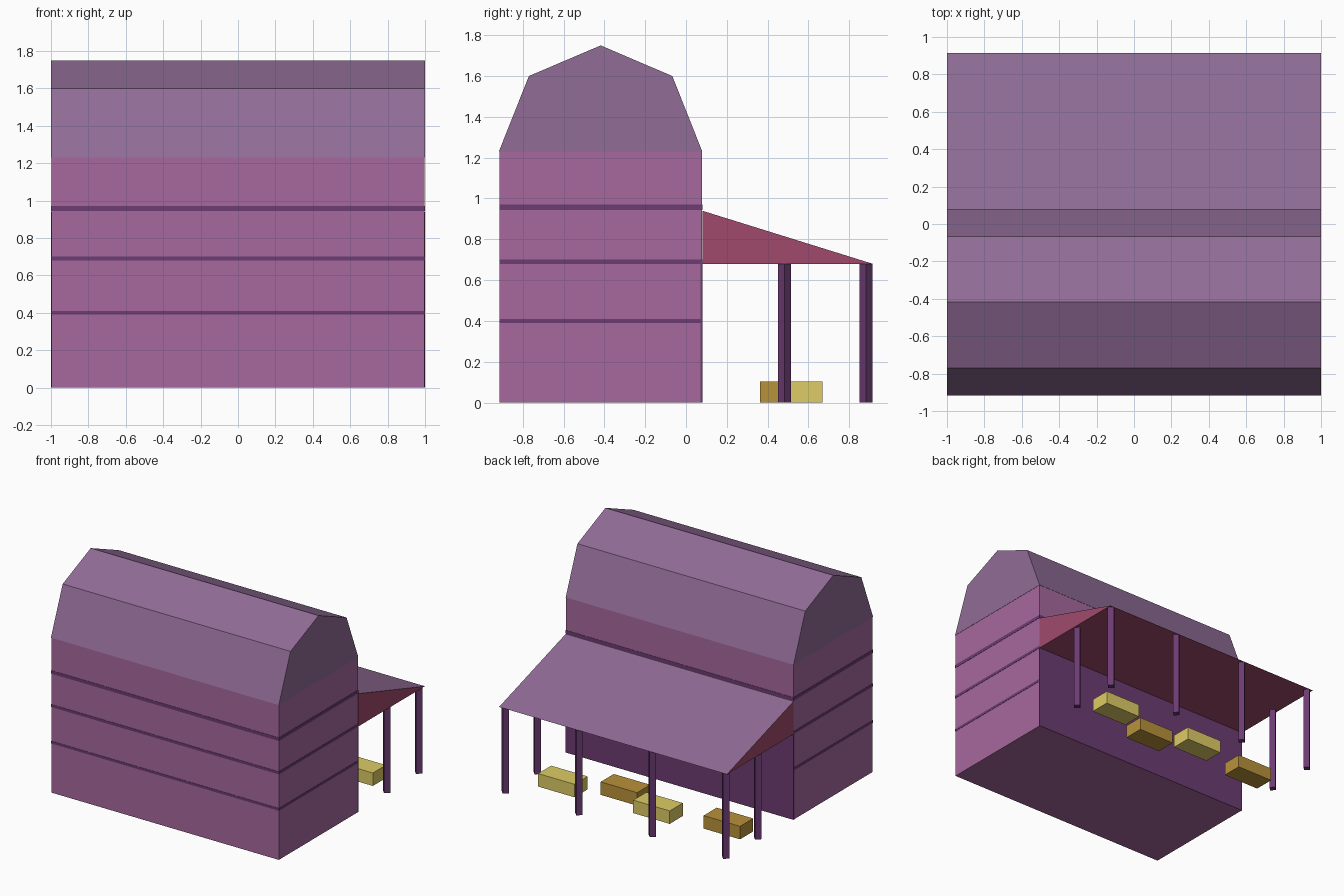
import bpy, bmesh, math

if "Cube" in bpy.data.objects:
    bpy.data.objects.remove(bpy.data.objects["Cube"])


def material(name, r, g, b):
    m = bpy.data.materials.new(name)
    m.diffuse_color = [((c / 255 + 0.055) / 1.055) ** 2.4 for c in (r, g, b)] + [1]
    m.use_nodes = True
    m.node_tree.nodes["Principled BSDF"].inputs["Base Color"].default_value = m.diffuse_color
    return m


WALL = material("wall_pink", 166, 104, 158)
ROOF = material("roof_mauve", 144, 108, 150)
TRIM = material("trim_purple", 108, 60, 114)
RED = material("awning_red", 160, 74, 108)
YELLOW = material("crate_yellow", 222, 204, 102)
BROWN = material("crate_brown", 184, 146, 58)


def finish(bm, name, *mats):
    bmesh.ops.recalc_face_normals(bm, faces=bm.faces)
    me = bpy.data.meshes.new(name)
    bm.to_mesh(me)
    bm.free()
    for m in mats:
        me.materials.append(m)
    ob = bpy.data.objects.new(name, me)
    bpy.context.collection.objects.link(ob)
    return ob


def box(name, x, y, z, mat):
    bm = bmesh.new()
    bmesh.ops.create_cube(bm, size=1)
    for v in bm.verts:
        v.co = [lo + (c + 0.5) * (hi - lo) for c, (lo, hi) in zip(v.co, (x, y, z))]
    return finish(bm, name, mat)


def prism(name, profile, half, *mats):
    # Extrude a (y, z) profile along x
    bm = bmesh.new()
    face = bm.faces.new([bm.verts.new((-half, y, z)) for y, z in profile])
    ext = bmesh.ops.extrude_face_region(bm, geom=[face], use_keep_orig=True)
    for v in ext["geom"]:
        if isinstance(v, bmesh.types.BMVert):
            v.co.x = half
    return finish(bm, name, *mats)


def post(name, x, y):
    # Four-sided post turned corner-on
    bm = bmesh.new()
    bmesh.ops.create_cone(bm, cap_ends=True, segments=4, radius1=0.0325,
                          radius2=0.0325, depth=0.68)
    xs = max(bm.verts, key=lambda v: v.co.x).co.x
    turn = 0 if xs > 0.03 else math.pi / 4
    ob = finish(bm, name, TRIM)
    ob.location = (x, y, 0.34)
    ob.rotation_euler.z = turn
    return ob


# Main barn block
box("barn_walls", (-0.998, 0.998), (-0.913, 0.078), (0, 1.23), WALL)

# Horizontal trim bands wrapping the walls
for i, (z, t) in enumerate([(0.40, 0.02), (0.69, 0.022), (0.957, 0.026)]):
    box(f"trim_band_{i + 1}", (-1, 1), (-0.915, 0.08), (z - t / 2, z + t / 2), TRIM)

# Dark rear wall under the awning
box("rear_wall_panel", (-1, 1), (0.07, 0.081), (0, 0.68), TRIM)

# Gambrel roof
prism("gambrel_roof", [(-0.917, 1.23), (-0.77, 1.6), (-0.418, 1.75),
                       (-0.067, 1.6), (0.08, 1.23)], 1, ROOF)

# Lean-to awning: red wedge with a mauve top slope
awning = prism("awning", [(0.08, 0.68), (0.915, 0.68), (0.08, 0.94)], 1, RED, ROOF)
for p in awning.data.polygons:
    if p.normal.z > 0.5:
        p.material_index = 1

# Awning posts: four along the edge, one at the middle of each end
for i in range(4):
    post(f"edge_post_{i + 1}", -0.9675 + 0.645 * i, 0.8825)
for side, x in (("left", -0.9675), ("right", 0.9675)):
    post(f"{side}_side_post", x, 0.4825)

# Crates under the awning
crates = [(0.67, 0.587, YELLOW), (0.22, 0.445, BROWN),
          (-0.15, 0.565, YELLOW), (-0.715, 0.49, BROWN)]
for i, (x, y, mat) in enumerate(crates):
    box(f"crate_{i + 1}", (x - 0.16, x + 0.16), (y - 0.082, y + 0.082), (0, 0.103), mat)
